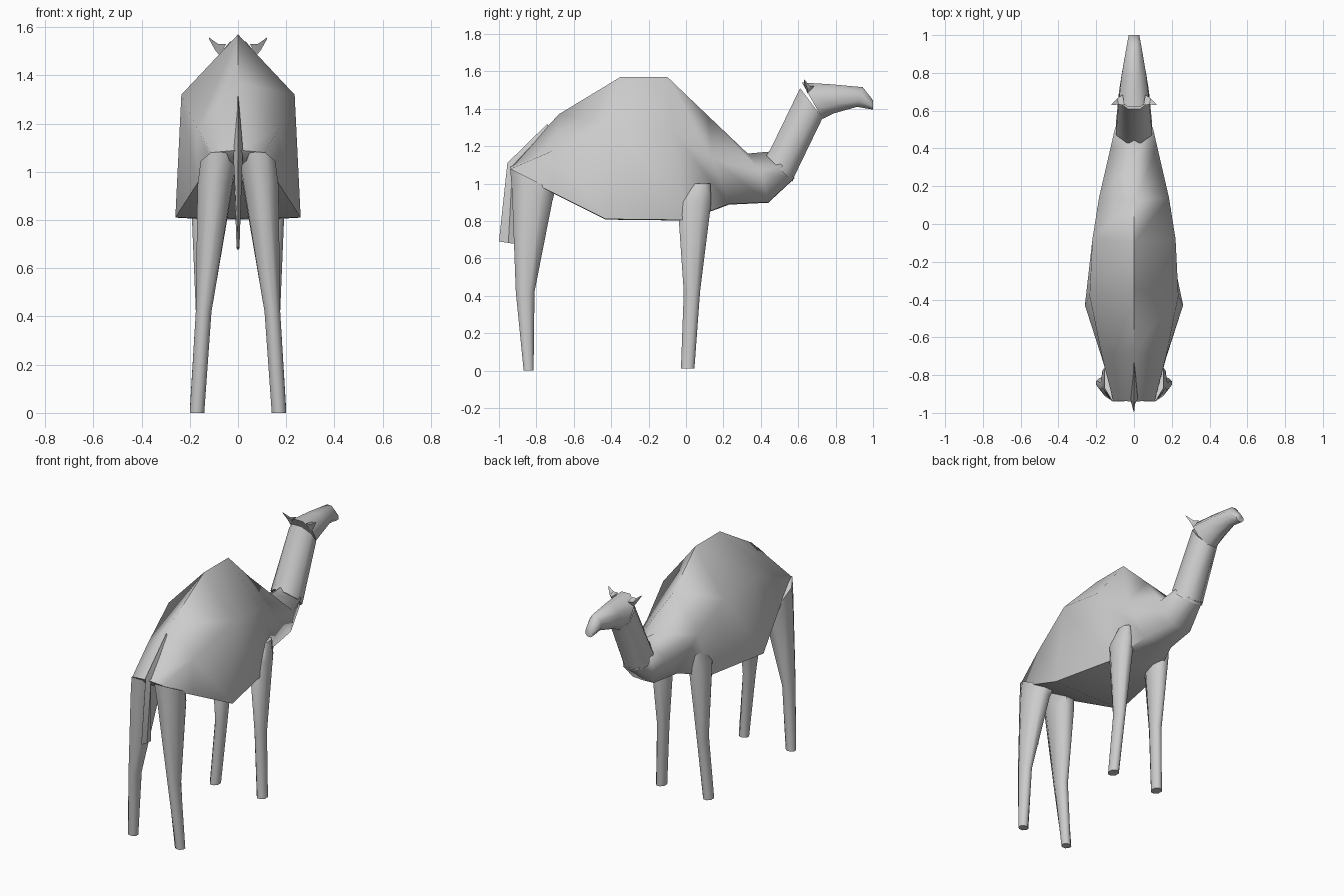
import bpy, bmesh, math
from mathutils import Vector

if "Cube" in bpy.data.objects:
    bpy.data.objects.remove(bpy.data.objects["Cube"])


def loft(name, rings, smooth=60):
    """Skin a list of equal-length closed rings and cap both ends."""
    bm = bmesh.new()
    rows = [[bm.verts.new(p) for p in r] for r in rings]
    n = len(rows[0])
    for a, b in zip(rows, rows[1:]):
        for i in range(n):
            j = (i + 1) % n
            bm.faces.new((a[i], a[j], b[j], b[i]))
    bm.faces.new(rows[0][::-1])
    bm.faces.new(rows[-1])
    bmesh.ops.recalc_face_normals(bm, faces=bm.faces)
    me = bpy.data.meshes.new(name)
    bm.to_mesh(me)
    bm.free()
    ob = bpy.data.objects.new(name, me)
    bpy.context.collection.objects.link(ob)
    bpy.ops.object.select_all(action='DESELECT')
    ob.select_set(True)
    bpy.context.view_layer.objects.active = ob
    bpy.ops.object.shade_smooth_by_angle(angle=math.radians(smooth))
    return ob


def mirror_x(ob):
    ob.modifiers.new("mirror", 'MIRROR')


def body_ring(top, mid, bot):
    """Roof-shaped section: ridge, shoulder, lower flank and belly centre."""
    (ty, tz), (mx, my, mz), (bx, by, bz) = top, mid, bot
    return [(0, ty, tz), (mx, my, mz), (bx, by, bz),
            (0, by, bz - 0.003), (-bx, by, bz), (-mx, my, mz)]


def tube_ring(top, bot, w, n=8):
    """Flat-topped polygon spanning two side-view points, half width w."""
    t, b = Vector((0, *top)), Vector((0, *bot))
    c, h = (t + b) / 2, (t - b) / 2
    k = 1 / math.cos(math.pi / n)
    ring = []
    for i in range(n):
        a = math.tau * (i + 0.5) / n
        ring.append(c + h * math.cos(a) * k + Vector((w * math.sin(a) * k, 0, 0)))
    return ring


def leg_ring(x0, x1, y0, y1, z, slope=0.0, n=8):
    """Polygon filling an x/y box; slope tilts it along y."""
    k = 1 / math.cos(math.pi / n)
    ring = []
    for i in range(n):
        a = math.tau * (i + 0.5) / n
        dy = (y1 - y0) / 2 * math.sin(a) * k
        ring.append(((x0 + x1) / 2 + (x1 - x0) / 2 * math.cos(a) * k,
                     (y0 + y1) / 2 + dy, z + slope * dy))
    return ring


# Body with single hump
loft("body", [body_ring(*s) for s in (
    ((-0.94, 1.09), (0.11, -0.935, 1.08), (0.11, -0.91, 1.05)),
    ((-0.68, 1.37), (0.17, -0.70, 1.18), (0.17, -0.71, 0.95)),
    ((-0.35, 1.57), (0.235, -0.38, 1.32), (0.26, -0.43, 0.81)),
    ((-0.10, 1.57), (0.22, -0.08, 1.29), (0.17, 0.00, 0.805)),
    ((0.12, 1.36), (0.185, 0.14, 1.13), (0.10, 0.23, 0.89)),
    ((0.33, 1.16), (0.125, 0.40, 1.06), (0.075, 0.44, 0.90)),
    ((0.44, 1.17), (0.10, 0.51, 1.10), (0.05, 0.58, 1.03)),
)], 75)

# Neck
loft("neck", [tube_ring(*s) for s in (
    ((0.43, 1.15), (0.57, 1.01), 0.095),
    ((0.45, 1.18), (0.58, 1.04), 0.095),
    ((0.61, 1.51), (0.73, 1.35), 0.08),
)])

# Head
loft("head", [tube_ring(*s) for s in (
    ((0.62, 1.54), (0.73, 1.345), 0.08),
    ((0.78, 1.53), (0.79, 1.375), 0.066),
    ((0.945, 1.515), (0.915, 1.41), 0.04),
    ((1.0, 1.445), (1.0, 1.395), 0.028),
)])

# Ears
tip = (0.12, 0.63, 1.557)
ear = loft("ears", [
    [(0.05, 0.63, 1.53), (0.06, 0.685, 1.52), (0.075, 0.65, 1.48)],
    [(0.082, 0.632, 1.53), (0.088, 0.665, 1.52), (0.095, 0.65, 1.505)],
    [tip, (0.119, 0.635, 1.553), (0.12, 0.633, 1.55)],
], 20)
mirror_x(ear)

# Hind legs (tail end)
hind = loft("hind_legs", [leg_ring(*s) for s in (
    (0.01, 0.155, -0.94, -0.70, 1.02, -0.5),
    (0.025, 0.168, -0.93, -0.715, 0.93, -0.25),
    (0.11, 0.175, -0.91, -0.81, 0.42),
    (0.14, 0.20, -0.868, -0.815, 0.0),
)])
mirror_x(hind)

# Fore legs (head end)
fore = loft("fore_legs", [leg_ring(*s) for s in (
    (0.12, 0.17, 0.03, 0.13, 1.00),
    (0.08, 0.195, -0.045, 0.135, 0.90),
    (0.11, 0.175, -0.012, 0.075, 0.42),
    (0.14, 0.20, -0.027, 0.045, 0.01),
)])
mirror_x(fore)


# Tail
def tail_ring(back, front, w):
    cy, cz = (back[0] + front[0]) / 2, (back[1] + front[1]) / 2
    return [(0, *back), (w, cy, cz), (0, *front), (-w, cy, cz)]


loft("tail", [tail_ring(*s) for s in (
    ((-0.74, 1.32), (-0.73, 1.28), 0.003),
    ((-0.955, 1.11), (-0.90, 1.08), 0.02),
    ((-1.0, 0.69), (-0.90, 0.675), 0.006),
)], 30)
